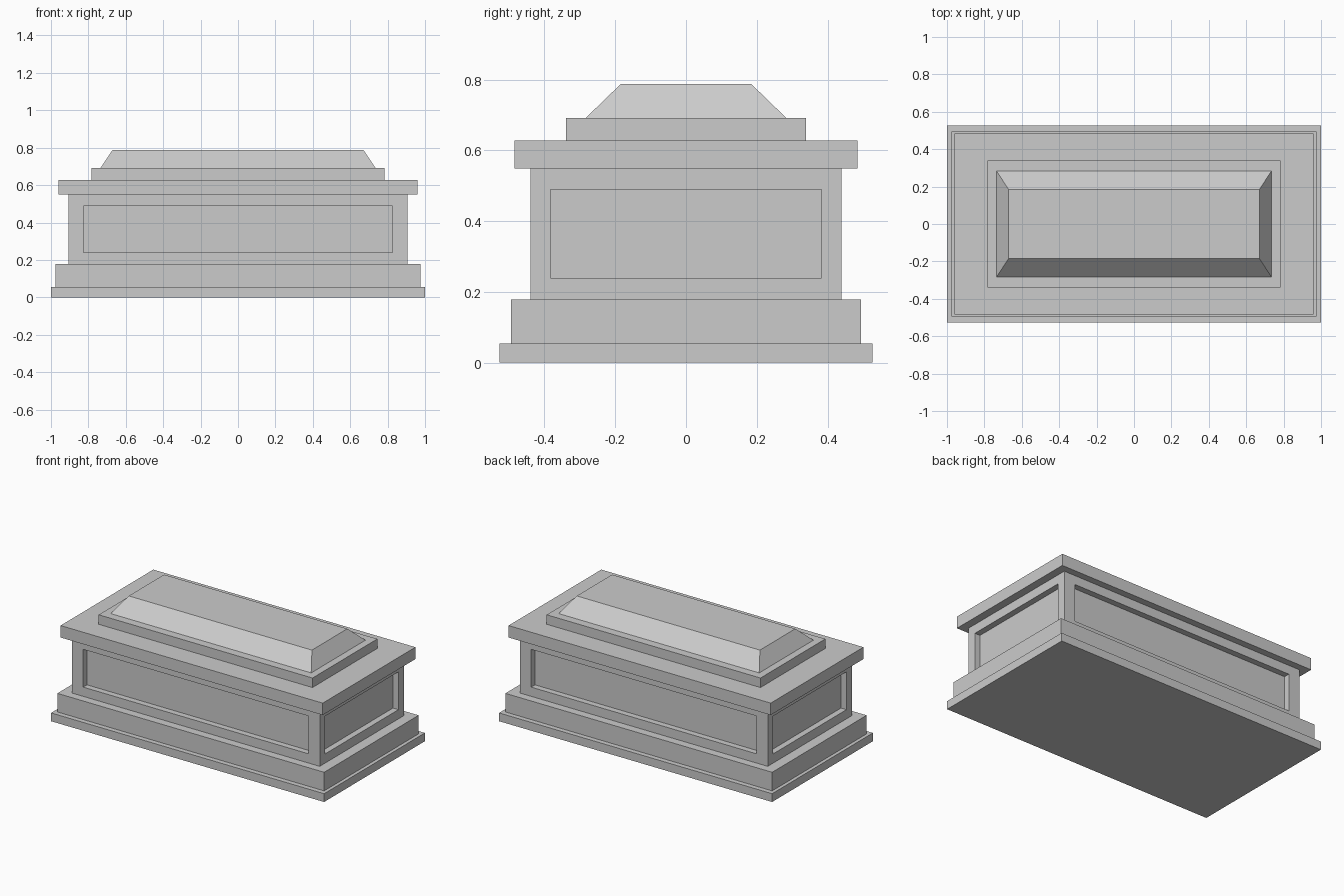
import bpy, bmesh

if "Cube" in bpy.data.objects:
    bpy.data.objects.remove(bpy.data.objects["Cube"])


def block(name, x, y, z0, z1, top=None, centre=(0, 0)):
    """Box with half sizes x, y between z0 and z1; top gives tapered half sizes."""
    tx, ty = top or (x, y)
    bm = bmesh.new()
    bmesh.ops.create_cube(bm, size=2)
    for v in bm.verts:
        hx, hy = (tx, ty) if v.co.z > 0 else (x, y)
        v.co = (centre[0] + v.co.x * hx, centre[1] + v.co.y * hy,
                z1 if v.co.z > 0 else z0)
    mesh = bpy.data.meshes.new(name)
    bm.to_mesh(mesh)
    bm.free()
    ob = bpy.data.objects.new(name, mesh)
    bpy.context.collection.objects.link(ob)
    return ob


# stepped base
block("base_plinth", 1.0, 0.527, 0, 0.055)
block("base_step", 0.977, 0.494, 0.055, 0.178)

# main chest with a recessed panel on each side
BX, BY, DEPTH = 0.907, 0.44, 0.04
PX, PY, P0, P1 = 0.826, 0.383, 0.239, 0.489
body = block("chest_body", BX, BY, 0.178, 0.549)
for s in (-1, 1):
    for half, centre in (((PX, DEPTH), (0, s * BY)), ((DEPTH, PY), (s * BX, 0))):
        cutter = block("panel_cutter", *half, P0, P1, centre=centre)
        cutter.hide_render = True
        mod = body.modifiers.new("panel", 'BOOLEAN')
        mod.operation = 'DIFFERENCE'
        mod.solver = 'EXACT'
        mod.object = cutter
        bpy.context.view_layer.objects.active = body
        bpy.ops.object.modifier_apply(modifier=mod.name)
        bpy.data.objects.remove(cutter)

# overhanging cornice, lid slab and bevelled lid
block("cornice", 0.96, 0.485, 0.549, 0.628)
block("lid_slab", 0.783, 0.339, 0.628, 0.691)
block("lid_top", 0.735, 0.284, 0.691, 0.787, top=(0.671, 0.185))
